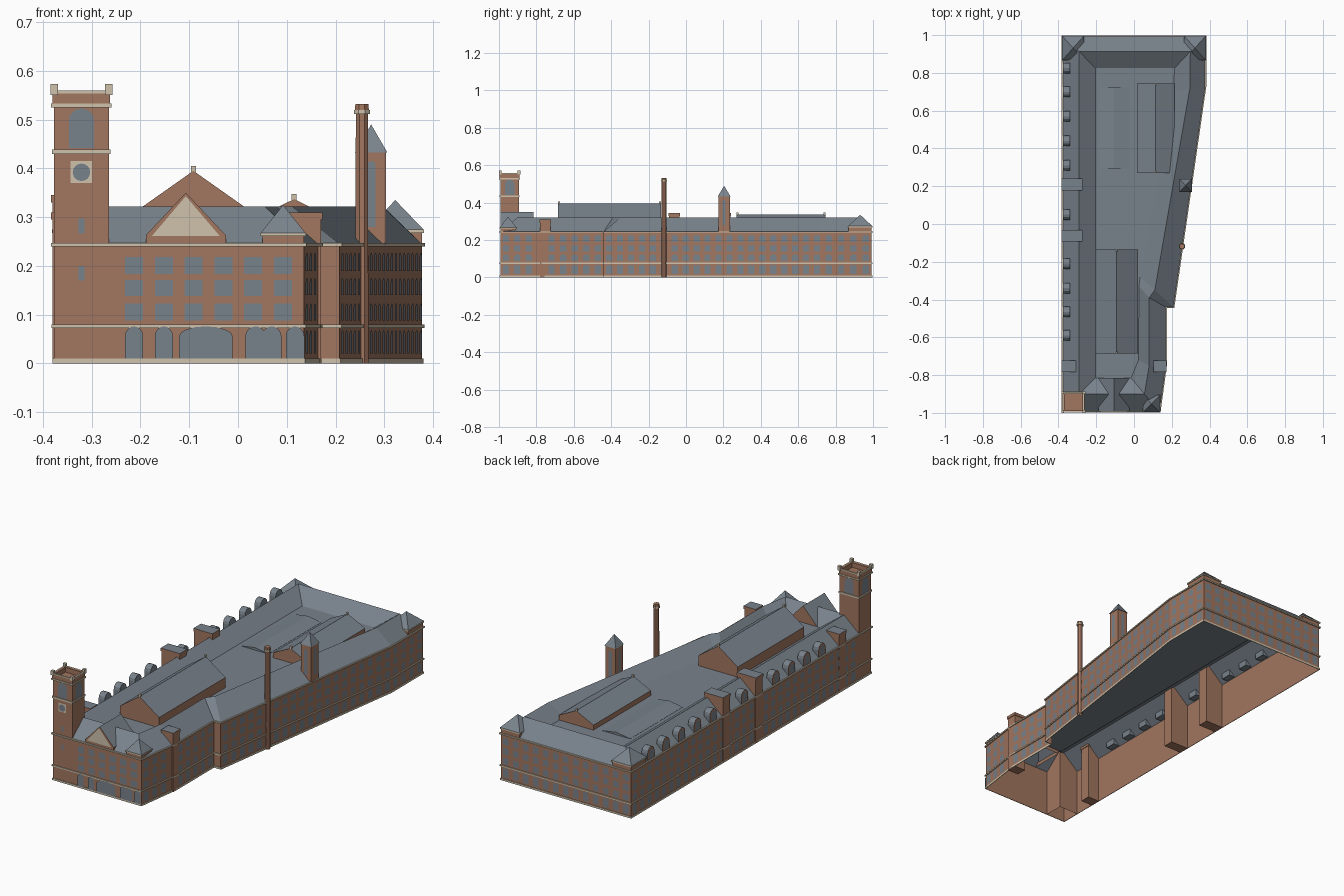
import bpy, bmesh, math
from mathutils import Vector

if "Cube" in bpy.data.objects:
    bpy.data.objects.remove(bpy.data.objects["Cube"], do_unlink=True)


def material(name, rgb):
    m = bpy.data.materials.new(name)
    m.use_nodes = True
    m.diffuse_color = (*rgb, 1)
    m.node_tree.nodes["Principled BSDF"].inputs["Base Color"].default_value = (*rgb, 1)
    return m


BRICK = material("red brown brick", (0.36, 0.18, 0.115))
SLATE = material("blue grey slate", (0.19, 0.225, 0.26))
CREAM = material("cream stone", (0.62, 0.54, 0.41))


def finish(name, bm, mats, rule=None, fix=True):
    if fix:
        bmesh.ops.remove_doubles(bm, verts=bm.verts, dist=1e-5)
        bmesh.ops.recalc_face_normals(bm, faces=bm.faces)
    bm.normal_update()
    for f in bm.faces:
        f.material_index = rule(f) if rule else 0
    me = bpy.data.meshes.new(name)
    bm.to_mesh(me)
    bm.free()
    for m in mats:
        me.materials.append(m)
    ob = bpy.data.objects.new(name, me)
    bpy.context.scene.collection.objects.link(ob)
    return ob


def loft(name, rings, mats, rule=None, bottom=False, top=False):
    """Skin a stack of (outline, height) rings."""
    bm = bmesh.new()
    rows = [[bm.verts.new((x, y, z)) for x, y in loop] for loop, z in rings]
    for a, b in zip(rows, rows[1:]):
        for i in range(len(a)):
            j = (i + 1) % len(a)
            bm.faces.new((a[i], a[j], b[j], b[i]))
    if bottom:
        bm.faces.new(rows[0][::-1])
    if top:
        bm.faces.new(rows[-1])
    return finish(name, bm, mats, rule)


def rect(x0, x1, y0, y1, grow=0.0):
    return [(x0 - grow, y0 - grow), (x1 + grow, y0 - grow),
            (x1 + grow, y1 + grow), (x0 - grow, y1 + grow)]


def box(name, r, z0, z1, mat, lid=None):
    rule = (lambda f: int(f.normal.z > 0.5)) if lid else None
    return loft(name, [(r, z0), (r, z1)], [mat, lid or mat], rule, True, True)


def offset(loop, d):
    """Grow an anticlockwise outline by d with mitred corners."""
    out = []
    for i, p in enumerate(loop):
        p = Vector(p)
        a = (p - Vector(loop[i - 1])).normalized()
        b = (Vector(loop[(i + 1) % len(loop)]) - p).normalized()
        na, nb = Vector((a.y, -a.x)), Vector((b.y, -b.x))
        out.append(tuple(p + (na + nb) * d / (1 + na.dot(nb))))
    return out


def band(name, loop, z0, z1, d, mat=CREAM):
    big = offset(loop, d)
    return loft(name, [(loop, z0), (big, z0), (big, z1), (loop, z1)], [mat])


def gable(name, x0, x1, y0, y1, z0, eave, ridge):
    """Brick block along y with a slate pitched roof."""
    xm = (x0 + x1) / 2
    prof = [(x0, z0), (x1, z0), (x1, eave), (xm, ridge), (x0, eave)]
    bm = bmesh.new()
    a, b = ([bm.verts.new((x, y, z)) for x, z in prof] for y in (y0, y1))
    bm.faces.new(a)
    bm.faces.new(b[::-1])
    for i in range(1, 5):
        j = (i + 1) % 5
        bm.faces.new((a[i], b[i], b[j], a[j]))
    return finish(name, bm, [BRICK, SLATE], lambda f: int(f.normal.z > 0.1))


def plates(name, p0, p1, items, mat=SLATE, lift=0.002):
    """Thin panels on a wall; items are (centre, width, bottom, top, rise)."""
    o, d = Vector((*p0, 0)), Vector((p1[0] - p0[0], p1[1] - p0[1], 0)).normalized()
    n = Vector((d.y, -d.x, 0))
    bm = bmesh.new()
    for c, w, z0, z1, rise in items:
        pts = [(c - w / 2, z0), (c + w / 2, z0)]
        if rise:
            pts += [(c + w / 2 * math.cos(t * math.pi / 8), z1 - rise + rise * math.sin(t * math.pi / 8))
                    for t in range(9)]
        else:
            pts += [(c + w / 2, z1), (c - w / 2, z1)]
        bm.faces.new([bm.verts.new(o + d * u + n * lift + Vector((0, 0, z))) for u, z in pts])
    return finish(name, bm, [mat], fix=False)


# Main shell: walls, stone bands and the roof that falls inwards to a flat deck
outer = [(-0.377, -0.993), (0.135, -0.993), (0.168, -0.75), (0.168, -0.44),
         (0.208, -0.44), (0.377, 0.73), (0.377, 0.993), (-0.377, 0.993)]
ridge = [(-0.29, -0.9), (0.055, -0.9), (0.08, -0.75), (0.08, -0.39),
         (0.11, -0.35), (0.296, 0.72), (0.298, 0.913), (-0.29, 0.913)]
inner = [(-0.205, -0.815), (-0.015, -0.815), (0.024, -0.72), (0.026, -0.33),
         (0.032, -0.28), (0.208, 0.7), (0.215, 0.825), (-0.205, 0.825)]
loft("outer_walls", [(outer, 0), (outer, 0.245)], [BRICK])
loft("main_roof", [(outer, 0.245), (ridge, 0.322), (inner, 0.262)], [SLATE], top=True)
band("base_course", outer, 0, 0.01, 0.003)
band("middle_course", outer, 0.073, 0.08, 0.005)
band("eaves_cornice", outer, 0.24, 0.247, 0.006)

# Windows of the side and back walls
LEVELS = [(0.02, 0.068), (0.088, 0.123), (0.14, 0.175), (0.19, 0.227)]
skips = {1: (0.21, 0.28), 2: (0, 0.03), 7: (1.87, 2)}
for k in (1, 2, 4, 5, 6, 7):
    p, q = outer[k], outer[(k + 1) % len(outer)]
    length = math.dist(p, q)
    count = max(1, round(length / 0.06))
    lo, hi = skips.get(k, (9, 9))
    cols = [(i + 0.5) * length / count for i in range(count)]
    plates(f"wall_windows_{k}", p, q, [(c, 0.034, a, b, 0.01) for c in cols
                                       if not lo < c < hi for a, b in LEVELS])

# Front windows and arched ground floor openings
L, R = outer[0], outer[1]
cols = [0.164 + 0.061 * i for i in range(6)]
plates("front_windows", L, R, [(c, 0.037, a, b, 0) for c in cols
                               for a, b in ((0.088, 0.123), (0.138, 0.171), (0.183, 0.218))])
plates("front_arches", L, R, [(c, w, 0.01, 0.076, 0.02) for c, w in
                              ((0.164, 0.037), (0.225, 0.037), (0.311, 0.11),
                               (0.413, 0.042), (0.446, 0.04), (0.494, 0.038))], lift=0.006)

# Clock tower
T = (-0.377, -0.265, -0.993, -0.893)
shaft = rect(*T)
loft("tower_shaft", [(shaft, 0), (shaft, 0.53)], [BRICK], top=True)
band("tower_lower_band", shaft, 0.43, 0.439, 0.004)
band("tower_upper_band", shaft, 0.525, 0.533, 0.006)
rim, well = rect(*T, 0.003), rect(*T, -0.008)
loft("tower_parapet", [(rim, 0.533), (rim, 0.556), (well, 0.556), (well, 0.531)], [BRICK])
band("tower_rim", rect(*T, -0.004), 0.554, 0.56, 0.008)
for x in T[:2]:
    for y in T[2:]:
        box("tower_corner_block", rect(x, x, y, y, 0.0075), 0.55, 0.573, CREAM)
for i in range(4):
    p, q = shaft[i], shaft[(i + 1) % 4]
    plates("tower_belfry_window", p, q, [(math.dist(p, q) / 2, 0.052, 0.442, 0.523, 0.026)])
plates("clock_panel", shaft[0], shaft[1], [(0.056, 0.044, 0.37, 0.415, 0)], CREAM, 0.003)
bm = bmesh.new()
bm.faces.new([bm.verts.new((-0.321 + 0.018 * math.cos(a), -0.9975, 0.392 + 0.018 * math.sin(a)))
              for a in (math.tau * i / 16 for i in range(16))])
finish("clock_face", bm, [SLATE], fix=False)
plates("tower_slits", shaft[0], shaft[1], [(0.056, 0.012, z, z + 0.03, 0) for z in (0.17, 0.267)])

# Long roof houses standing on the deck
gable("large_roof_house", -0.205, 0.022, -0.685, -0.135, 0.262, 0.315, 0.395)
gable("small_roof_house", 0.015, 0.215, 0.27, 0.745, 0.262, 0.288, 0.337)
gable("low_skylight", -0.185, -0.025, 0.29, 0.725, 0.262, 0.263, 0.275).data.materials[0] = SLATE
for x, y, z in ((-0.0915, -0.68, 0.393), (-0.0915, -0.14, 0.393), (0.115, 0.275, 0.335), (0.115, 0.74, 0.335)):
    box("ridge_finial", rect(x, x, y, y, 0.005), z, z + 0.012, CREAM)

# Front gable with stone pediment
gable("front_gable", -0.189, -0.025, -0.993, -0.815, 0.245, 0.263, 0.35)
bm = bmesh.new()
bm.faces.new([bm.verts.new((x, -0.996, z)) for x, z in
              ((-0.177, 0.261), (-0.037, 0.261), (-0.107, 0.343))])
finish("pediment_panel", bm, [CREAM], fix=False)

# Corner pavilions with pyramid roofs
for name, r, z, tip in (("front_right", (0.05, 0.135, -0.993, -0.91), 0.268, 0.325),
                        ("back_right", (0.268, 0.377, 0.87, 0.993), 0.275, 0.335),
                        ("back_left", (-0.377, -0.268, 0.87, 0.993), 0.275, 0.335)):
    base, eave = rect(*r), rect(*r, 0.003)
    mid = [((r[0] + r[1]) / 2, (r[2] + r[3]) / 2)] * 4
    box(name + "_pavilion", base, 0.245, z, BRICK)
    band(name + "_pavilion_band", base, z - 0.007, z, 0.004)
    loft(name + "_pavilion_roof", [(eave, z), (mid, tip)], [SLATE], bottom=True)

# Wall chimneys running down to the ground
for name, r, z in (("left_back", (-0.38, -0.275, 0.18, 0.238), 0.345),
                   ("left_middle", (-0.38, -0.275, -0.09, -0.034), 0.345),
                   ("left_front", (-0.38, -0.31, -0.78, -0.725), 0.31),
                   ("right_front", (0.105, 0.17, -0.78, -0.725), 0.31)):
    box(name + "_chimney", rect(*r), 0, z - 0.012, BRICK)
    box(name + "_chimney_cap", rect(*r, 0.003), z - 0.015, z, BRICK, SLATE)

# Arched dormers along the left roof
for y in (0.825, 0.7, 0.57, 0.44, 0.31, 0.05, -0.21, -0.34, -0.465, -0.59):
    arch = [(y - 0.028, 0.247), (y + 0.028, 0.247)]
    arch += [(y + 0.028 * math.cos(t * math.pi / 6), 0.284 + 0.028 * math.sin(t * math.pi / 6)) for t in range(7)]
    bm = bmesh.new()
    a, b = ([bm.verts.new((x, v, z)) for v, z in arch] for x in (-0.375, -0.34))
    bm.faces.new(a)
    bm.faces.new(b[::-1])
    for i in range(len(a)):
        j = (i + 1) % len(a)
        bm.faces.new((a[i], a[j], b[j], b[i]))
    finish("left_dormer", bm, [SLATE, BRICK], lambda f: int(f.normal.x < -0.9))
    plates("dormer_window", (-0.375, y + 0.1), (-0.375, y - 0.1), [(0.1, 0.036, 0.252, 0.302, 0.018)])

# Square turret on the right roof
turret = rect(0.243, 0.303, 0.173, 0.235)
loft("turret", [(turret, 0.245), (turret, 0.435)], [BRICK])
loft("turret_roof", [(rect(0.243, 0.303, 0.173, 0.235, 0.003), 0.433), ([(0.273, 0.204)] * 4, 0.49)],
     [SLATE], bottom=True)
for i in range(4):
    plates("turret_window", turret[i], turret[(i + 1) % 4], [(0.03, 0.018, 0.28, 0.415, 0.009)])

# Tall smoke stack against the right wall
def ring(r):
    return [(0.254 + r * math.cos(math.pi * (i + 0.5) / 4), -0.118 + r * math.sin(math.pi * (i + 0.5) / 4))
            for i in range(8)]


loft("smoke_stack", [(ring(0.0145), 0), (ring(0.0135), 0.515), (ring(0.0155), 0.52),
                     (ring(0.0145), 0.532)], [BRICK], top=True)
band("stack_collar", ring(0.0135), 0.512, 0.52, 0.004)
